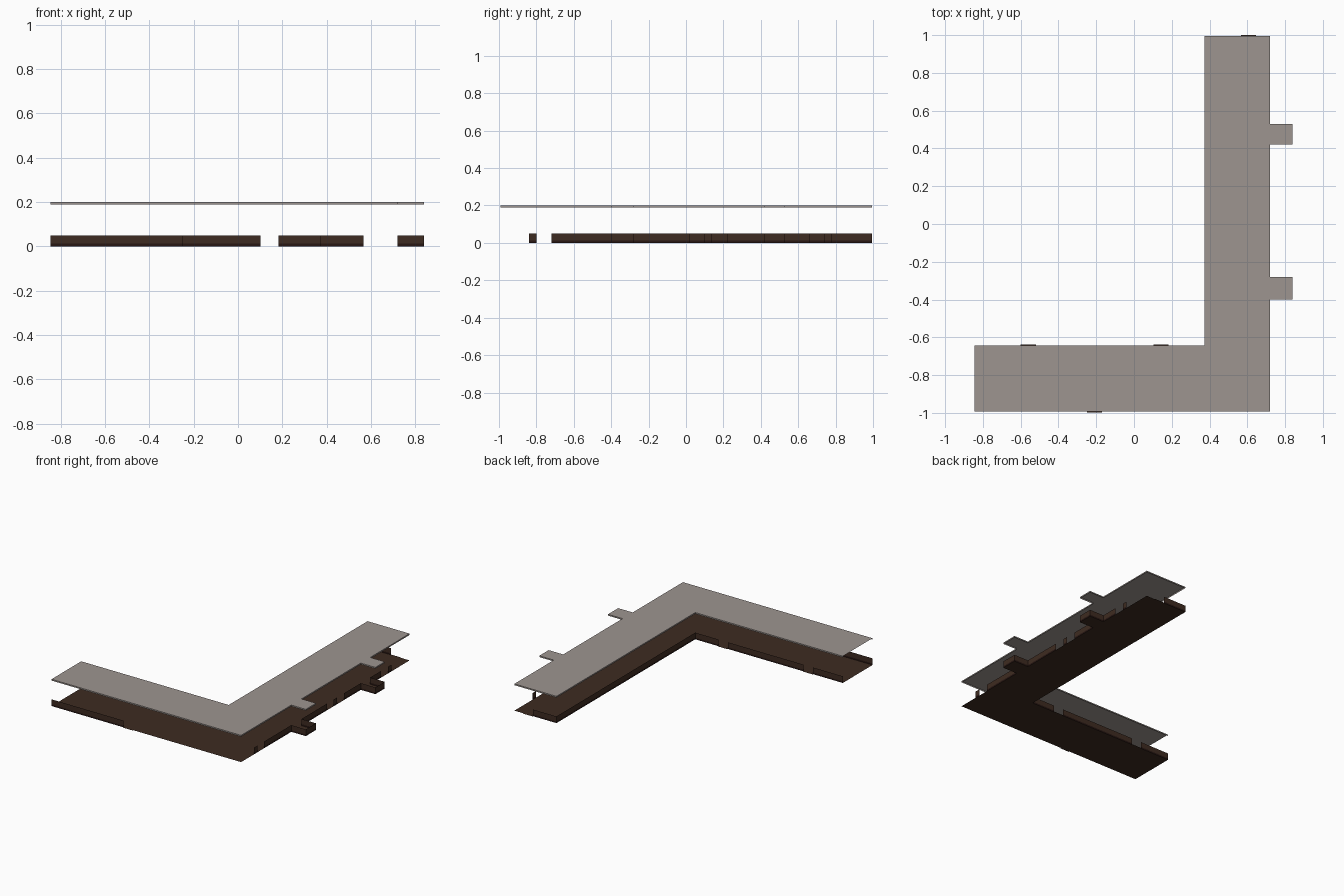
import bpy, bmesh

if "Cube" in bpy.data.objects:
    bpy.data.objects.remove(bpy.data.objects["Cube"])

def material(name, rgb):
    m = bpy.data.materials.new(name)
    m.diffuse_color = (*rgb, 1)
    m.use_nodes = True
    m.node_tree.nodes["Principled BSDF"].inputs["Base Color"].default_value = m.diffuse_color
    return m

GREY = material("warm_grey_ceiling", (0.34, 0.30, 0.28))
BROWN = material("dark_brown", (0.048, 0.024, 0.015))
BASE = material("baseboard_brown", (0.020, 0.008, 0.006))

# L-shaped plan with two small bays on the right side
PLAN = [(-0.845, -0.992), (0.72, -0.992), (0.72, -0.4), (0.84, -0.4), (0.84, -0.28),
        (0.72, -0.28), (0.72, 0.42), (0.84, 0.42), (0.84, 0.53), (0.72, 0.53),
        (0.72, 0.995), (0.373, 0.995), (0.373, -0.642), (-0.845, -0.642)]

def finish(name, bm, mats):
    me = bpy.data.meshes.new(name)
    bm.to_mesh(me)
    bm.free()
    for m in mats:
        me.materials.append(m)
    ob = bpy.data.objects.new(name, me)
    bpy.context.collection.objects.link(ob)
    return ob

def sheet(bm, points, z):
    f = bm.faces.new([bm.verts.new((x, y, z)) for x, y in points])
    f.normal_update()
    bmesh.ops.triangulate(bm, faces=[f])

def strip(bm, path, z0, z1, mat=0):
    """Upright thin panels along a path."""
    for (ax, ay), (bx, by) in zip(path, path[1:]):
        f = bm.faces.new([bm.verts.new(p) for p in
                          ((ax, ay, z0), (bx, by, z0), (bx, by, z1), (ax, ay, z1))])
        f.material_index = mat

# Ceiling sheet with a thin edge band, open at the left end
bm = bmesh.new()
sheet(bm, PLAN, 0.2)
strip(bm, PLAN, 0.19, 0.2)
finish("ceiling", bm, [GREY])

# Floor sheet
bm = bmesh.new()
sheet(bm, PLAN, 0.0)
finish("floor", bm, [BROWN])

# Door thresholds just past the floor edge
bm = bmesh.new()
for x, y, d in ((-0.25, -0.992, -0.006), (-0.6, -0.642, 0.005),
                (0.102, -0.642, 0.005), (0.567, 0.995, 0.005)):
    sheet(bm, sorted([(x, y), (x + 0.08, y)]) + [(x + 0.08, y + d), (x, y + d)], 0.0)
bmesh.ops.recalc_face_normals(bm, faces=bm.faces)
finish("thresholds", bm, [BROWN])

# Low walls, broken at the doorways
WALLS = {
    "front_wall": [[(-0.845, -0.992), (-0.25, -0.992)]],
    "inner_wall": [[(-0.845, -0.642), (-0.6, -0.642)],
                   [(-0.52, -0.642), (0.102, -0.642)],
                   [(0.182, -0.642), (0.373, -0.642), (0.373, 0.995), (0.567, 0.995)]],
    "right_wall": [[(0.72, -0.84), (0.72, -0.8)],
                   [(0.72, -0.72)] + PLAN[2:6] + [(0.72, 0.02)],
                   [(0.72, 0.1), (0.72, 0.14)],
                   [(0.72, 0.22)] + PLAN[6:10] + [(0.72, 0.66)],
                   [(0.72, 0.74), (0.72, 0.78)]],
}
for name, paths in WALLS.items():
    bm = bmesh.new()
    for path in paths:
        strip(bm, path, 0.0, 0.012, 1)
        strip(bm, path, 0.012, 0.05, 0)
    finish(name, bm, [BROWN, BASE])
